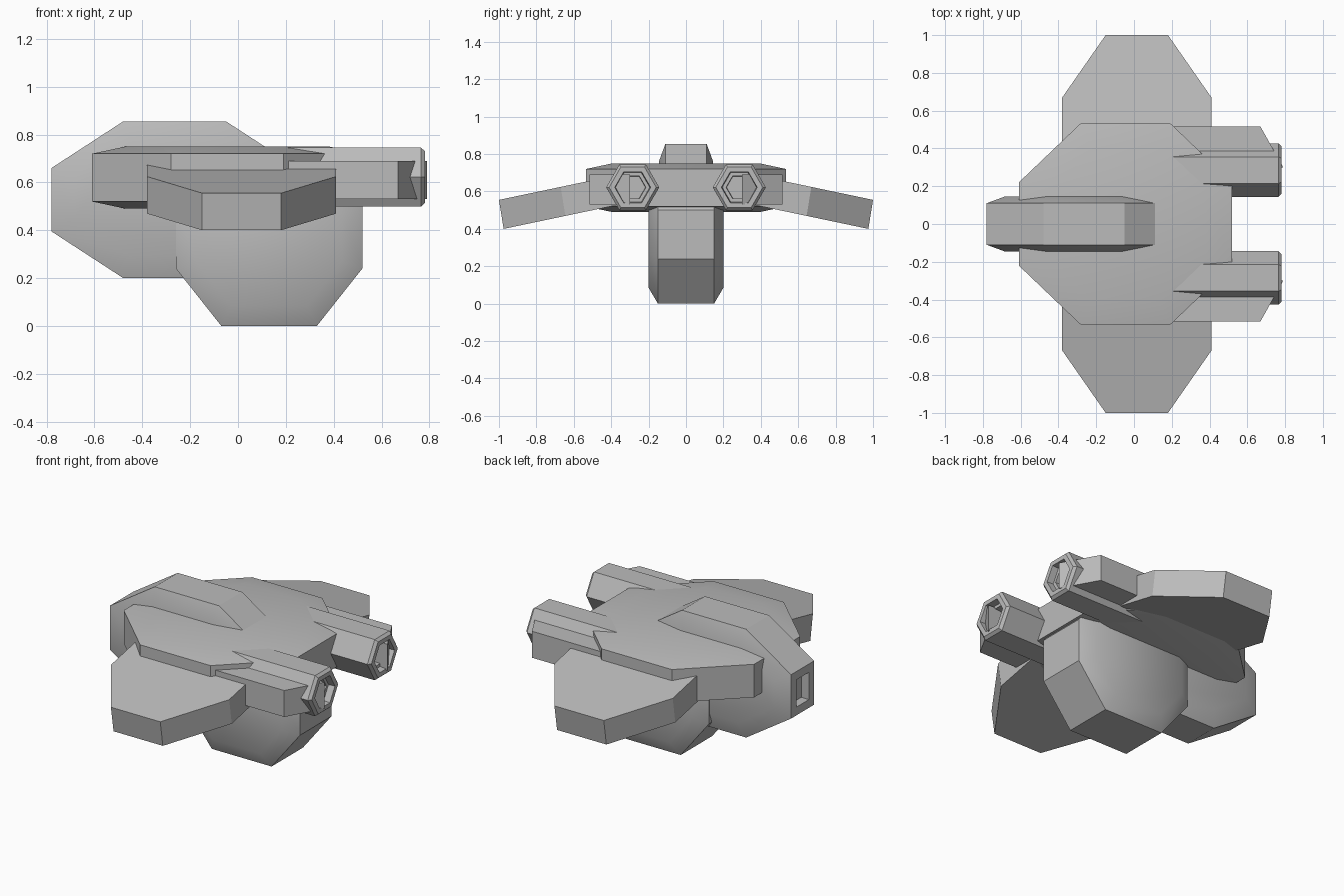
import bpy
import bmesh
from math import cos, sin, pi, radians

cube = bpy.data.objects.get("Cube")
if cube:
    bpy.data.objects.remove(cube)

# Single hull colour
grey = bpy.data.materials.new("hull_grey")
grey.use_nodes = True
colour = (0.5, 0.5, 0.5, 1)
grey.diffuse_color = colour
grey.node_tree.nodes["Principled BSDF"].inputs["Base Color"].default_value = colour


def inset(bm, face, thickness, depth):
    """Inset one face and push it along its normal."""
    bmesh.ops.inset_individual(bm, faces=[face], thickness=thickness,
                               depth=depth, use_even_offset=True)


def slab(name, outline, low, high, place, low_steps=(), high_steps=(), back_recess=None):
    """Extrude an outline from low to high, then step each cap with insets."""
    bm = bmesh.new()
    bottom = [bm.verts.new(place(u, v, low)) for u, v in outline]
    top = [bm.verts.new(place(u, v, high)) for u, v in outline]
    caps = [bm.faces.new(bottom), bm.faces.new(top)]
    for i in range(len(outline)):
        j = (i + 1) % len(outline)
        bm.faces.new((bottom[i], bottom[j], top[j], top[i]))
    bmesh.ops.recalc_face_normals(bm, faces=bm.faces[:])
    rear = min(bm.faces, key=lambda f: f.calc_center_median().x)
    for cap, steps in zip(caps, (low_steps, high_steps)):
        for thickness, depth in steps:
            inset(bm, cap, thickness, depth)
    if back_recess:
        for thickness, depth in back_recess:
            inset(bm, rear, thickness, depth)
    mesh = bpy.data.meshes.new(name)
    bm.to_mesh(mesh)
    bm.free()
    mesh.materials.append(grey)
    obj = bpy.data.objects.new(name, mesh)
    bpy.context.collection.objects.link(obj)
    bpy.ops.object.select_all(action='DESELECT')
    obj.select_set(True)
    bpy.context.view_layer.objects.active = obj
    bpy.ops.object.shade_smooth_by_angle(angle=radians(32.7))
    return obj


def octagon(x0, x1, y0, y1, cx, cy):
    """Rectangle with its four corners cut by cx and cy."""
    return [(x0 + cx, y0), (x1 - cx, y0), (x1, y0 + cy), (x1, y1 - cy),
            (x1 - cx, y1), (x0 + cx, y1), (x0, y1 - cy), (x0, y0 + cy)]


def flat(u, v, w):
    return (u, v, w)


def upright(u, v, w):
    return (u, w, v)


# Main octagonal body
rim = [(0.14, 0.03)]
slab("main_body", octagon(-0.61, 0.52, -0.535, 0.535, 0.33, 0.315),
     0.52, 0.72, flat, rim, rim)

# Deep keel under the body
cheek = [(0.085, 0.05)]
slab("lower_hull", octagon(-0.26, 0.52, 0, 0.74, 0.19, 0.24),
     -0.15, 0.15, upright, cheek, cheek)

# Tall rear fin with a recess in its rear end
cheek = [(0.095, 0.035)]
slab("rear_fin", octagon(-0.78, 0.25, 0.2, 0.855, 0.3, 0.195),
     -0.11, 0.11, upright, cheek, cheek, back_recess=[(0.05, 0), (0.001, -0.05)])

# Paired parts on both sides
hexagon = [(0.142 * cos(i * pi / 3), 0.142 * sin(i * pi / 3)) for i in range(6)]
wing_outline = [(-0.38, 0.35), (0.41, 0.35), (0.41, 0.67),
                (0.18, 1.0), (-0.15, 1.0), (-0.38, 0.67)]
fairing_outline = [(0.1, 0.3), (0.79, 0.3), (0.67, 0.515), (0.1, 0.515)]

for label, side in (("front", -1), ("back", 1)):
    # Drooping wing
    slab(label + "_wing", wing_outline, 0, 1,
         lambda u, v, w: (u, side * (v - 0.025 * w),
                          0.555 + (1 - v) * 0.21 - 0.155 * w))
    # Hexagonal pod with a stepped hollow nozzle
    slab(label + "_pod", hexagon, 0.05, 0.765,
         lambda u, v, w: (w, side * (0.285 + u), 0.622 + v),
         high_steps=[(0.014, 0.016), (0.026, 0), (0.004, -0.04),
                     (0.018, 0), (0.002, -0.04)])
    # Fairing box beside the pod
    slab(label + "_fairing", fairing_outline, 0.53, 0.69,
         lambda u, v, w: (u, side * v, w))
